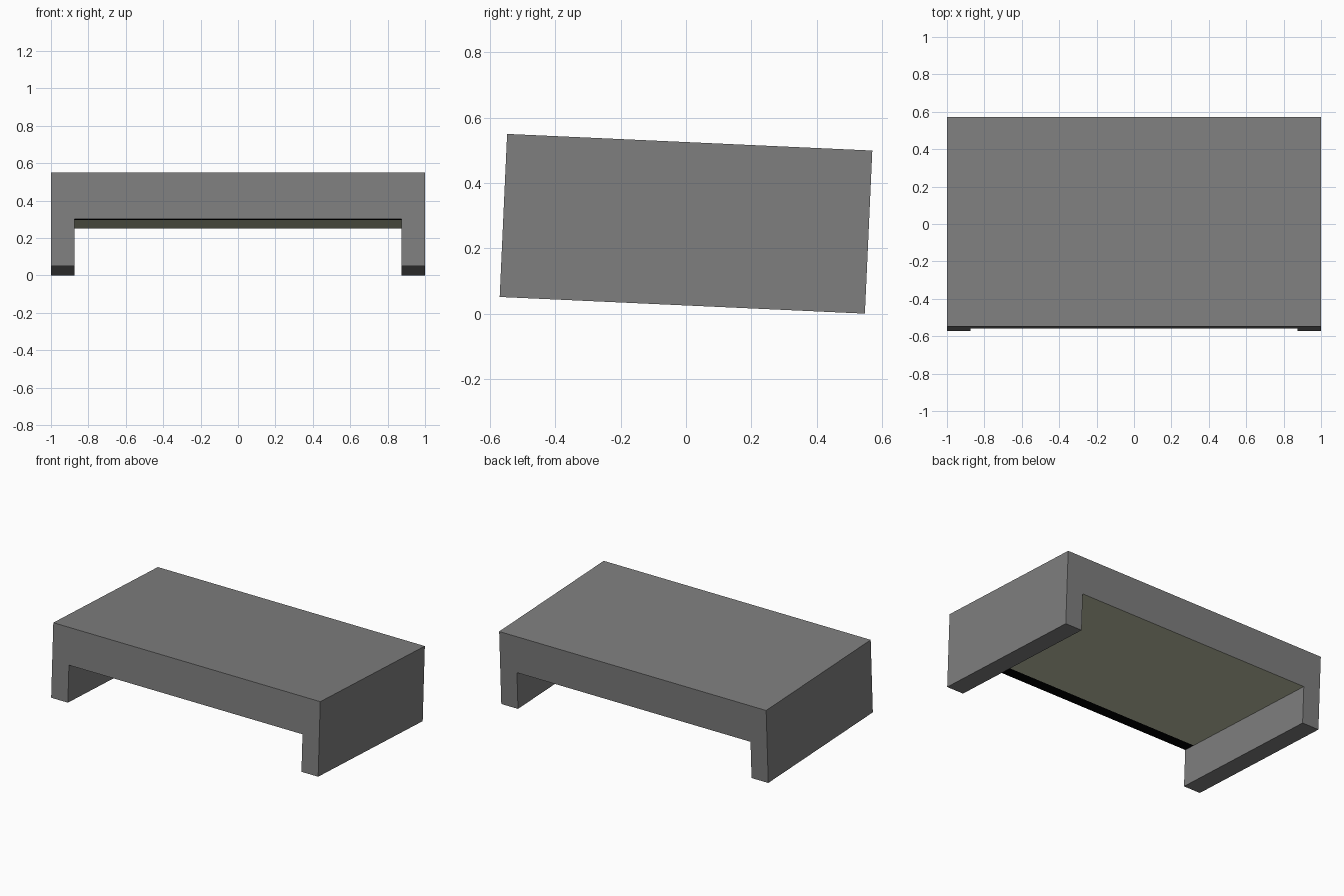
import bpy, bmesh, math
from mathutils import Matrix

if "Cube" in bpy.data.objects:
    bpy.data.objects.remove(bpy.data.objects["Cube"])

W, D, H = 1.0, 0.56, 0.25      # half sizes
LEG = 0.125                    # leg thickness
STRIP = 0.08                   # depth of the black strip under the front edge


def material(name, rgb):
    m = bpy.data.materials.new(name)
    m.diffuse_color = (*rgb, 1.0)
    m.use_nodes = True
    m.node_tree.nodes["Principled BSDF"].inputs["Base Color"].default_value = m.diffuse_color
    return m


grey = material("grey", (0.212, 0.212, 0.212))
olive = material("pale_olive", (0.55, 0.57, 0.41))
black = material("black", (0.0, 0.0, 0.0))

# Bridge-shaped cross-section, swept from front to back
inner = W - LEG
profile = [(-W, -H), (-inner, -H), (-inner, 0), (inner, 0),
           (inner, -H), (W, -H), (W, H), (-W, H)]
bm = bmesh.new()
face = bm.faces.new([bm.verts.new((x, -D, z)) for x, z in profile])
swept = bmesh.ops.extrude_face_region(bm, geom=[face])["geom"]
bmesh.ops.translate(bm, vec=(0, 2 * D, 0),
                    verts=[v for v in swept if isinstance(v, bmesh.types.BMVert)])
if not any(f.calc_center_median().y < -D + 1e-4 for f in bm.faces):
    bm.faces.new([v for v in face.verts])

# Split only the underside to make the painted strip
bm.normal_update()
under = [f for f in bm.faces
         if abs(f.calc_center_median().z) < 1e-4 and abs(f.normal.z) > 0.9]
geom = under + [e for f in under for e in f.edges] + [v for f in under for v in f.verts]
bmesh.ops.bisect_plane(bm, geom=list(set(geom)), plane_co=(0, -D + STRIP, 0),
                       plane_no=(0, 1, 0))
bmesh.ops.recalc_face_normals(bm, faces=bm.faces[:])

# Underside is olive, with black along the front
for f in bm.faces:
    c = f.calc_center_median()
    if f.normal.z < -0.9 and abs(c.z) < 1e-4:
        f.material_index = 2 if c.y < -D + STRIP else 1

# Whole body leans slightly towards the back
tilt = math.asin(0.0455)
bm.transform(Matrix.Translation((0, 0, H * math.cos(tilt) + D * math.sin(tilt)))
             @ Matrix.Rotation(-tilt, 4, 'X'))

mesh = bpy.data.meshes.new("bridge_block")
bm.to_mesh(mesh)
bm.free()
for m in (grey, olive, black):
    mesh.materials.append(m)
obj = bpy.data.objects.new("bridge_block", mesh)
bpy.context.collection.objects.link(obj)
